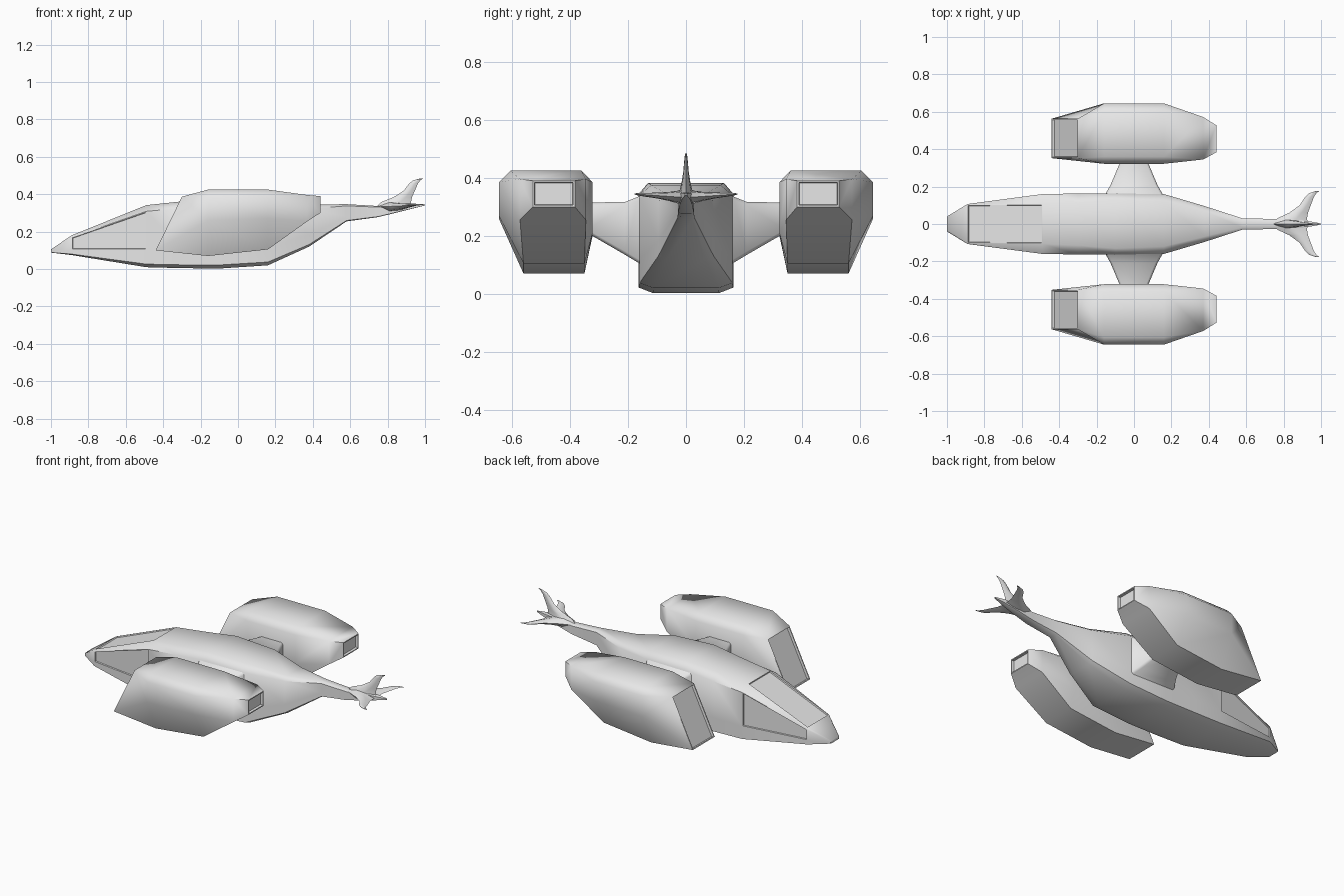
import bpy, bmesh, math
from mathutils import Vector

if "Cube" in bpy.data.objects:
    bpy.data.objects.remove(bpy.data.objects["Cube"])

hull = bpy.data.materials.new("hull_grey")
hull.use_nodes = True
hull.diffuse_color = (0.8, 0.8, 0.8, 1)
hull.node_tree.nodes["Principled BSDF"].inputs["Base Color"].default_value = (0.8, 0.8, 0.8, 1)


def recess(bm, faces, rim, depth):
    """Inset each face by a rim, then sink the middle."""
    for f in faces:
        bmesh.ops.inset_individual(bm, faces=[f], thickness=rim, use_even_offset=True)
        bmesh.ops.inset_individual(bm, faces=[f], thickness=0.002, depth=-depth, use_even_offset=True)


def loft(name, rings, detail=None, angle=50):
    """Skin a row of rings with equal point counts and cap both ends."""
    bm = bmesh.new()
    rows = [[bm.verts.new(p) for p in ring] for ring in rings]
    n = len(rows[0])
    for a, b in zip(rows, rows[1:]):
        for i in range(n):
            j = (i + 1) % n
            bm.faces.new((a[i], a[j], b[j], b[i]))
    bm.faces.new(rows[0])
    bm.faces.new(rows[-1])
    bmesh.ops.remove_doubles(bm, verts=bm.verts[:], dist=0.0005)
    bmesh.ops.recalc_face_normals(bm, faces=bm.faces[:])
    bm.normal_update()
    if detail:
        detail(bm)
    mesh = bpy.data.meshes.new(name)
    bm.to_mesh(mesh)
    bm.free()
    mesh.materials.append(hull)
    ob = bpy.data.objects.new(name, mesh)
    bpy.context.collection.objects.link(ob)
    bpy.ops.object.select_all(action='DESELECT')
    ob.select_set(True)
    bpy.context.view_layer.objects.active = ob
    bpy.ops.object.shade_smooth_by_angle(angle=math.radians(angle))
    return ob


# Fuselage: ten-sided rings from nose to tail spike
def body_ring(x, w, low, high, roof):
    h = high - low
    half = [(0.7 * w, low), (w, low + 0.05 * h), (w, low + 0.28 * h),
            (w, low + 0.9 * h), (roof * w, high)]
    return [(x, y, z) for y, z in half] + [(x, -y, z) for y, z in reversed(half)]


body = [
    (-1.0, 0.04, 0.088, 0.105, 0.8),
    (-0.89, 0.107, 0.075, 0.18, 0.96),
    (-0.49, 0.16, 0.01, 0.342, 0.66),
    (-0.3, 0.163, 0.005, 0.362, 0.7),
    (-0.1, 0.163, 0.003, 0.383, 0.8),
    (0.16, 0.16, 0.02, 0.375, 0.75),
    (0.38, 0.095, 0.12, 0.345, 0.7),
    (0.58, 0.03, 0.255, 0.347, 0.6),
    (0.75, 0.027, 0.278, 0.337, 0.6),
    (0.86, 0.022, 0.305, 0.35, 0.6),
    (0.94, 0.014, 0.325, 0.35, 0.6),
    (1.0, 0.003, 0.34, 0.346, 0.6),
]


def cockpit(bm):
    # The roof and two side panels between the nose and the cabin
    panels = []
    for f in bm.faces:
        c = f.calc_center_median()
        if -0.8 < c.x < -0.6 and f.normal.z > -0.3:
            if f.calc_area() > 0.045 and (abs(c.y) < 0.01 or abs(f.normal.y) > 0.8):
                panels.append(f)
    recess(bm, panels, 0.004, 0.007)


loft("fuselage", [body_ring(*b) for b in body], cockpit)


# Engine pods: slanted intake, eight-sided middle, small exhaust
def box_ring(side, x_top, x_low, y_in, y_out, low, high):
    corners = [(x_top, y_in, high), (x_top, y_out, high), (x_low, y_out, low), (x_low, y_in, low)]
    order = (0, 1, 1, 2, 2, 3, 3, 0)
    return [(corners[i][0], side * corners[i][1], corners[i][2]) for i in order]


def pod_ring(side, x, low, knee):
    points = [(0.36, 0.425), (0.605, 0.425), (0.645, 0.385), (0.645, knee),
              (0.56, low), (0.35, low), (0.322, knee - 0.06), (0.322, 0.385)]
    return [(x, side * y, z) for y, z in points]


def pod_openings(bm):
    ends = [f for f in bm.faces if len(f.verts) == 4 and
            (f.calc_center_median().x > 0.43 or f.normal.x < -0.8)]
    recess(bm, ends, 0.006, 0.014)


for label, side in (("near", -1), ("far", 1)):
    loft(label + "_engine_pod", [
        box_ring(side, -0.3, -0.44, 0.352, 0.563, 0.1, 0.387),
        pod_ring(side, -0.16, 0.07, 0.26),
        pod_ring(side, 0.16, 0.105, 0.27),
        box_ring(side, 0.37, 0.37, 0.345, 0.572, 0.255, 0.396),
        box_ring(side, 0.44, 0.44, 0.383, 0.528, 0.3, 0.39),
    ], pod_openings)

    # Stub wing flaring into the hull
    wing = []
    for y, half, low, high in ((0.14, 0.165, 0.09, 0.35), (0.165, 0.15, 0.108, 0.335),
                               (0.21, 0.125, 0.135, 0.317), (0.34, 0.07, 0.21, 0.315)):
        bev = 0.012
        wing.append([(x, side * y, z) for x, z in (
            (-half, low + bev), (-half, high - bev), (bev - half, high), (half - bev, high),
            (half, high - bev), (half, low + bev), (half - bev, low), (bev - half, low))])
    loft(label + "_stub_wing", wing)

# Tail fins: swept, curved blades around the tail spike
blade = [(0.0, 0.74, 0.93, 0.03), (0.03, 0.765, 0.925, 0.024), (0.06, 0.83, 0.93, 0.017),
         (0.1, 0.885, 0.945, 0.011), (0.145, 0.915, 0.962, 0.007), (0.165, 0.935, 0.975, 0.005),
         (0.178, 0.975, 0.992, 0.002)]


def fin(name, out, scale, shift):
    out = Vector(out).normalized()
    across = out.cross(Vector((1, 0, 0)))
    rings = []
    for r, lead, trail, thick in blade:
        base = Vector((0, 0, 0.332)) + out * r * scale
        chord = trail - lead
        rings.append([base + Vector((lead + chord * t + shift, 0, 0)) + across * thick * k
                      for t, k in ((0, 0), (0.3, 0.9), (0.65, 0.7), (1, 0), (0.65, -0.7), (0.3, -0.9))])
    loft(name, rings, angle=60)


fin("near_tail_fin", (0, -1, 0.07), 1.0, 0)
fin("far_tail_fin", (0, 1, 0.07), 1.0, 0)
fin("upright_tail_fin", (0, 0, 1), 0.86, 0)
